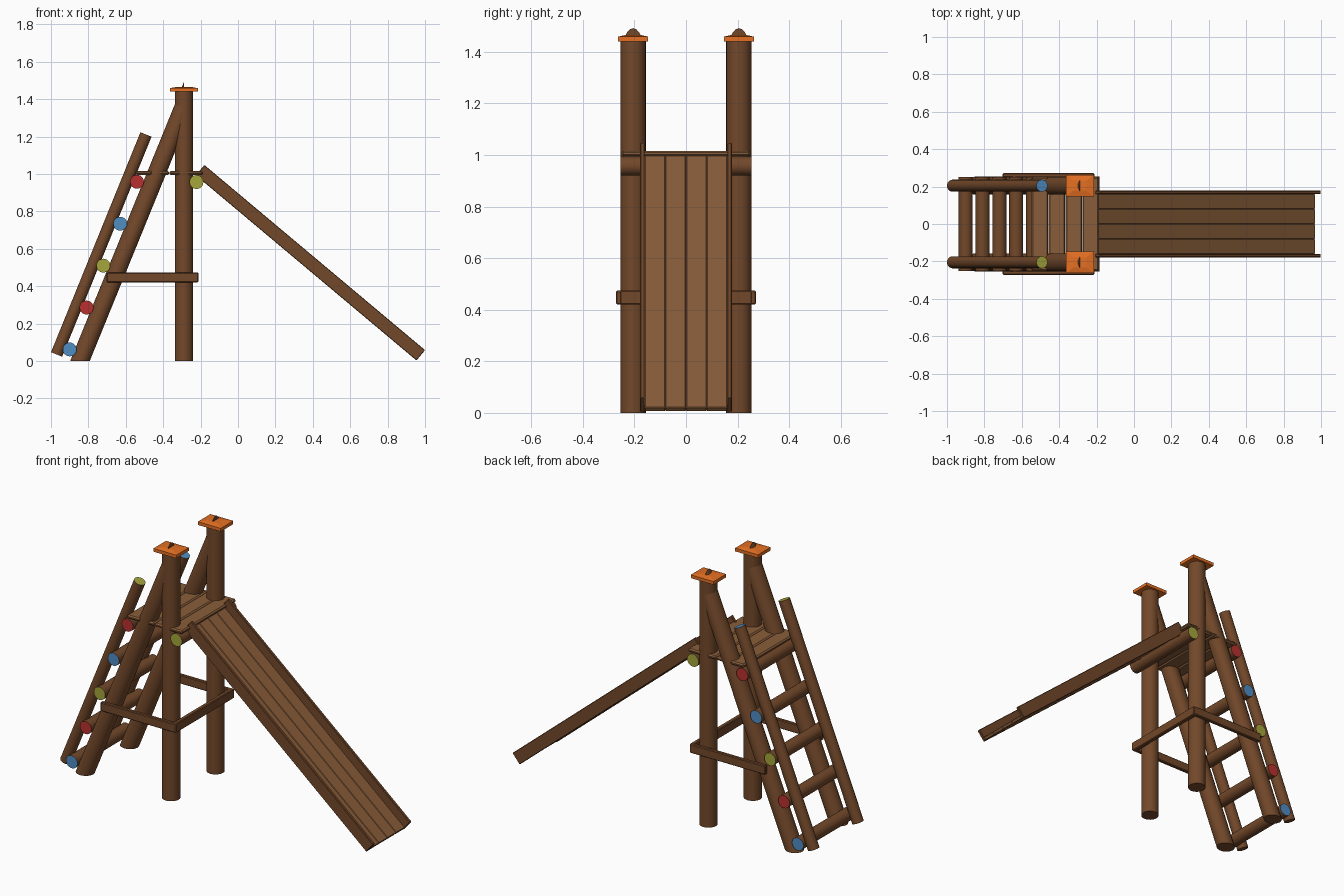
import bpy, bmesh, math
from mathutils import Vector, Matrix

if "Cube" in bpy.data.objects:
    bpy.data.objects.remove(bpy.data.objects["Cube"])


def material(name, r, g, b):
    m = bpy.data.materials.new(name)
    m.diffuse_color = (r, g, b, 1)
    m.use_nodes = True
    m.node_tree.nodes["Principled BSDF"].inputs["Base Color"].default_value = m.diffuse_color
    return m


WOOD = material("wood", 0.17, 0.065, 0.023)
PLANK = material("plank_wood", 0.25, 0.11, 0.042)
ORANGE = material("orange", 0.78, 0.16, 0.017)
BLUE = material("blue", 0.08, 0.27, 0.55)
RED = material("red", 0.48, 0.03, 0.03)
YELLOW = material("yellow", 0.38, 0.38, 0.045)


def finish(name, bm, mats, smooth=False):
    bmesh.ops.recalc_face_normals(bm, faces=bm.faces)
    me = bpy.data.meshes.new(name)
    bm.to_mesh(me)
    bm.free()
    for m in mats:
        me.materials.append(m)
    ob = bpy.data.objects.new(name, me)
    bpy.context.collection.objects.link(ob)
    if smooth:
        bpy.context.view_layer.objects.active = ob
        ob.select_set(True)
        bpy.ops.object.shade_smooth_by_angle(angle=math.radians(35))
        ob.select_set(False)
    return ob


def pole(name, a, b, r, end_mat=None, ends="both", cuts=()):
    """Round pole from a to b; end caps may be coloured, planes may trim it."""
    a, b = Vector(a), Vector(b)
    d = b - a
    bm = bmesh.new()
    bmesh.ops.create_cone(bm, cap_ends=True, segments=24, radius1=r, radius2=r, depth=d.length)
    for f in bm.faces:
        if end_mat and len(f.verts) > 4 and (ends == "both" or f.calc_center_median().z > 0):
            f.material_index = 1
    rot = d.to_track_quat('Z', 'Y').to_matrix().to_4x4()
    bm.transform(Matrix.Translation((a + b) / 2) @ rot)
    for co, no in cuts:
        bmesh.ops.bisect_plane(bm, geom=bm.verts[:] + bm.edges[:] + bm.faces[:],
                               plane_co=co, plane_no=no, clear_outer=True)
        bmesh.ops.holes_fill(bm, edges=[e for e in bm.edges if e.is_boundary])
    return finish(name, bm, [WOOD] + ([end_mat] if end_mat else []), True)


def board(name, centre, size, mat, bevel=0.004, frame=Matrix()):
    bm = bmesh.new()
    bmesh.ops.create_cube(bm, size=1)
    bm.transform(Matrix.Diagonal((*size, 1)))
    bmesh.ops.bevel(bm, geom=bm.edges[:], offset=bevel, segments=1, affect='EDGES')
    bm.transform(frame @ Matrix.Translation(centre))
    return finish(name, bm, [mat])


PX, PY = -0.289, 0.205
for s, side in ((-1, "front"), (1, "back")):
    y = s * PY
    # upright post, leaning leg trimmed at the ground and inside the post
    pole(f"{side}_post", (PX, y, 0), (PX, y, 1.45), 0.049)
    d = Vector((0.575, 0, 1.41))
    foot = Vector((-0.845, y, 0))
    pole(f"{side}_leaning_leg", foot - d * 0.1, foot + d * 1.1, 0.0485,
         cuts=(((0, 0, 0), (0, 0, -1)), ((PX, 0, 0), (1, 0, 0))))
    # post cap with a shallow raised top
    bm = bmesh.new()
    rings = [[bm.verts.new((PX + i * hx, y + j * hy, z)) for i, j in ((-1, -1), (1, -1), (1, 1), (-1, 1))]
             for hx, hy, z in ((.074, .058, 1.44), (.074, .058, 1.459), (.035, .027, 1.466))]
    for lo, hi in zip(rings, rings[1:]):
        for i in range(4):
            j = (i + 1) % 4
            bm.faces.new((lo[i], lo[j], hi[j], hi[i]))
    bm.faces.new(rings[0])
    bm.faces.new(rings[-1])
    finish(f"{side}_post_cap", bm, [ORANGE])
    # ladder rail with a coloured top end
    pole(f"{side}_ladder_rail", (-0.97, y, 0.035), (-0.492, y, 1.211), 0.032,
         YELLOW if s < 0 else BLUE, "top")
    # low side brace
    board(f"{side}_side_brace", (-0.457, s * 0.261, 0.447), (0.49, 0.022, 0.052), WOOD)

# low brace across the slide side
board("cross_brace", (-0.226, 0, 0.447), (0.025, 0.54, 0.055), WOOD)

# ladder rungs and platform beams with coloured ends
for i, m in enumerate((BLUE, RED, YELLOW, BLUE, RED)):
    x, z = -0.9 + 0.09 * i, 0.062 + 0.224 * i
    pole(f"rung_{i + 1}", (x, -0.252, z), (x, 0.252, z), 0.037, m)
pole("platform_beam", (-0.222, -0.254, 0.957), (-0.222, 0.254, 0.957), 0.037, YELLOW)

# platform planks
for i in range(4):
    board(f"platform_plank_{i + 1}", (-0.503 + 0.0905 * i, 0, 1.006), (0.089, 0.5, 0.021), PLANK, 0.007)

# slide: local x runs down the slope, local z is its normal
start = Vector((-0.226, 0, 0.993))
down = Vector((1.18, 0, -0.99))
length = down.length
down.normalize()
normal = Vector((-down.z, 0, down.x))
frame = Matrix.Translation(start) @ Matrix((down, (0, 1, 0), normal)).transposed().to_4x4()
for s, side in ((-1, "front"), (1, "back")):
    board(f"{side}_slide_wall", (length / 2, s * 0.169, 0.036), (length, 0.018, 0.072), WOOD, 0.003, frame)
for i in range(4):
    board(f"slide_plank_{i + 1}", (length / 2, -0.12 + 0.08 * i, 0.013), (length, 0.08, 0.02), PLANK, 0.003, frame)
